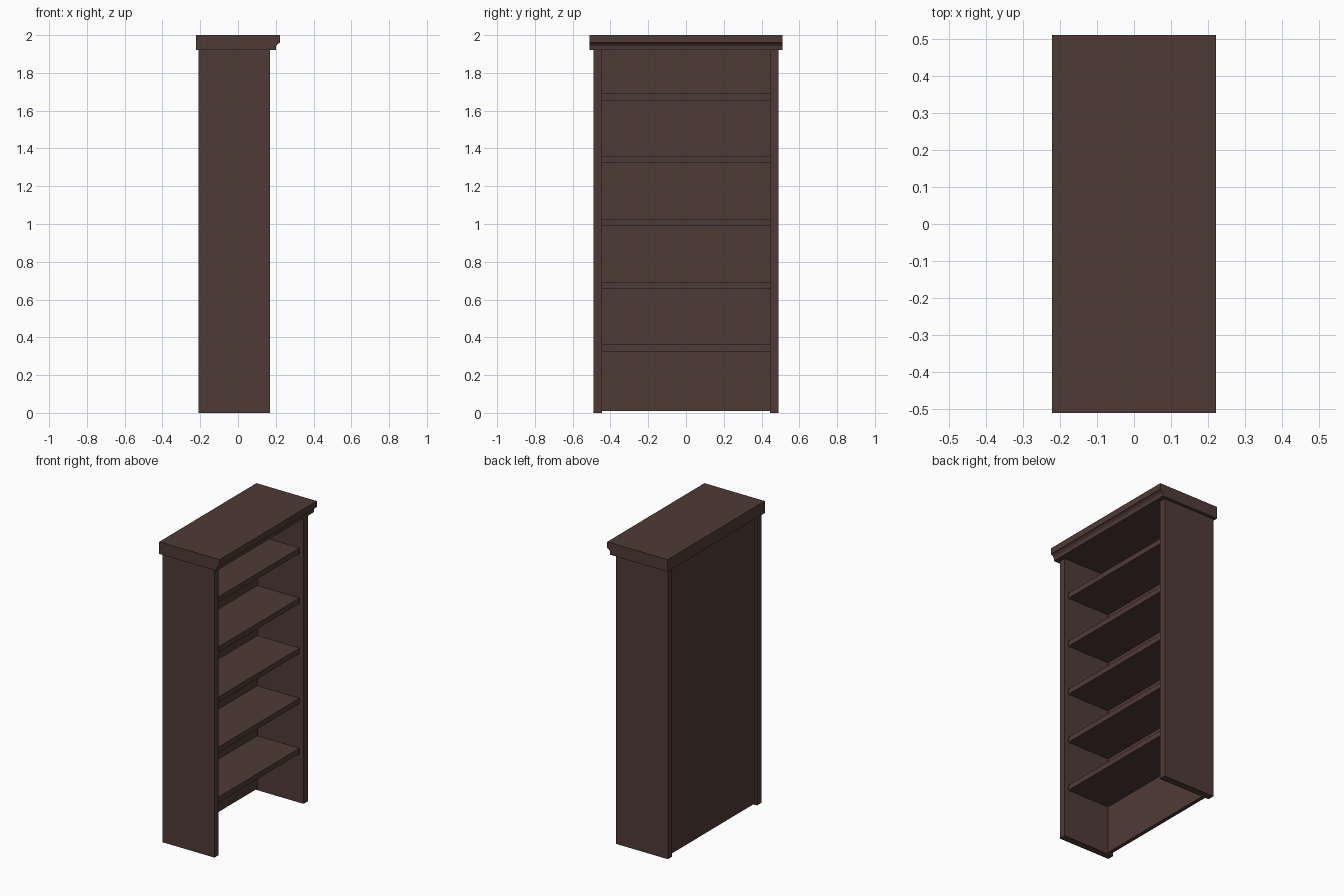
import bpy
import bmesh

# Remove the default cube only
cube = bpy.data.objects.get("Cube")
if cube:
    bpy.data.objects.remove(cube, do_unlink=True)

# Dark wood
wood = bpy.data.materials.new("dark_brown_wood")
wood.use_nodes = True
colour = (0.078, 0.043, 0.035, 1)
wood.diffuse_color = colour
wood.node_tree.nodes["Principled BSDF"].inputs["Base Color"].default_value = colour


def extrude_y(name, profile, y0, y1):
    """Extrude an (x, z) outline along y."""
    bm = bmesh.new()
    face = bm.faces.new([bm.verts.new((x, y0, z)) for x, z in profile])
    moved = bmesh.ops.extrude_face_region(bm, geom=[face])["geom"]
    verts = [v for v in moved if isinstance(v, bmesh.types.BMVert)]
    bmesh.ops.translate(bm, verts=verts, vec=(0, y1 - y0, 0))
    bmesh.ops.recalc_face_normals(bm, faces=bm.faces)
    mesh = bpy.data.meshes.new(name)
    bm.to_mesh(mesh)
    bm.free()
    mesh.materials.append(wood)
    obj = bpy.data.objects.new(name, mesh)
    bpy.context.collection.objects.link(obj)
    return obj


def board(name, x0, x1, y0, y1, z0, z1):
    return extrude_y(name, [(x0, z0), (x1, z0), (x1, z1), (x0, z1)], y0, y1)


outer, inner = 0.49, 0.445
back, front = -0.21, 0.17
crown_base = 1.92
panel_back, panel_front = -0.195, -0.17

# Side boards
board("side_board_front", back, front, -outer, -inner, 0, crown_base)
board("side_board_rear", back, front, inner, outer, 0, crown_base)

# Recessed back panel, just clear of the floor
board("back_panel", panel_back, panel_front, -inner, inner, 0.01, crown_base)

# Shelves
for i in range(5):
    z = 0.325 + i * 0.3325
    board(f"shelf_{i + 1}", panel_front, 0.14, -inner, inner, z, z + 0.036)

# Crown with a moulded lip over the open side
extrude_y("crown", [(-0.222, crown_base), (0.2, crown_base), (0.2, 1.935),
                    (0.203, 1.945), (0.211, 1.954), (0.222, 1.96),
                    (0.222, 2), (-0.222, 2)], -0.51, 0.51)
